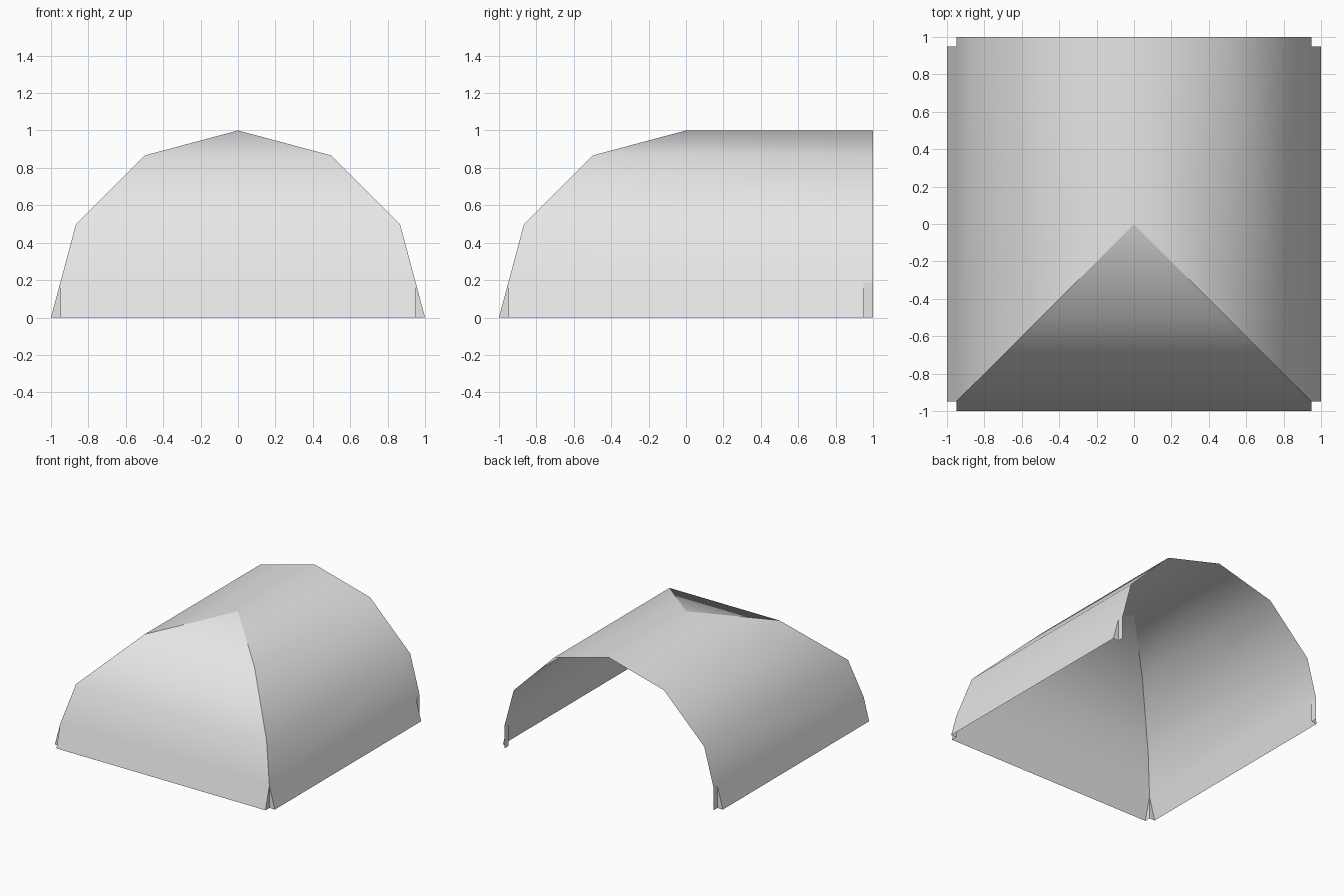
import bpy
import bmesh
import math

if "Cube" in bpy.data.objects:
    bpy.data.objects.remove(bpy.data.objects["Cube"])

# Half of the vault section (distance from axis, height), foot to ridge
INSET = 0.95
LEG, HAUNCH = (math.cos(math.radians(30)), 0.5), (0.5, math.cos(math.radians(30)))
KNEE = (INSET, LEG[1] * (1 - INSET) / (1 - LEG[0]))
PROFILE = [(1, 0), KNEE, LEG, HAUNCH, (0, 1)]

# Single grey surface colour
grey = bpy.data.materials.new("light_grey")
grey.use_nodes = True
grey.diffuse_color = (0.8, 0.8, 0.8, 1)
grey.node_tree.nodes["Principled BSDF"].inputs["Base Color"].default_value = (0.8, 0.8, 0.8, 1)


def make_part(name, polygons, outward, smooth=True):
    """Weld polygons into one open sheet; outward(centre) gives the facing side."""
    bm = bmesh.new()
    for points in polygons:
        points = list(dict.fromkeys(points))
        face = bm.faces.new([bm.verts.new(p) for p in points])
        face.normal_update()
        if sum(a * b for a, b in zip(face.normal, outward(face))) < 0:
            face.normal_flip()
        face.smooth = smooth
    bmesh.ops.remove_doubles(bm, verts=bm.verts, dist=0.0001)
    mesh = bpy.data.meshes.new(name)
    bm.to_mesh(mesh)
    bm.free()
    mesh.materials.append(grey)
    obj = bpy.data.objects.new(name, mesh)
    bpy.context.collection.objects.link(obj)
    return obj


# Barrel vault, mitred along the front hips and open at the back
barrel = []
for side in (1, -1):
    for low, high in zip(PROFILE, PROFILE[1:]):
        def row(point):
            r, z = point
            return [(side * r, y, z) for y in (-min(r, INSET), INSET, 1)]
        a, b = row(low), row(high)
        barrel.append((a[0], a[1], b[1], b[0]))
        if low[1] > 0:
            barrel.append((a[1], a[2], b[2], b[1]))
make_part("barrel_vault", barrel, lambda f: (f.calc_center_median().x, 0, 1))

# Front hip panel, curving up to a point at the ridge
front = []
for (r0, z0), (r1, z1) in zip(PROFILE, PROFILE[1:]):
    w0, w1 = min(r0, INSET), min(r1, INSET)
    front.append(((-w0, -r0, z0), (w0, -r0, z0), (w1, -r1, z1), (-w1, -r1, z1)))
make_part("front_hip_panel", front, lambda f: (0, -1, 1))

# Small walls closing the notched corners
for label, s in (("left", 1), ("right", -1)):
    i, top = s * INSET, KNEE[1]
    facing = lambda f: (s * abs(f.normal.x), math.copysign(abs(f.normal.y), f.calc_center_median().y), 0)
    make_part(f"front_{label}_corner_gusset", [
        ((s, -INSET, 0), (i, -INSET, 0), (i, -INSET, top)),
        ((i, -1, 0), (i, -INSET, 0), (i, -INSET, top)),
    ], facing, False)
    make_part(f"back_{label}_corner_gusset", [
        ((s, INSET, 0), (i, INSET, 0), (i, INSET, top)),
        ((i, INSET, 0), (i, 1, 0), (i, 1, top), (i, INSET, top)),
    ], facing, False)
